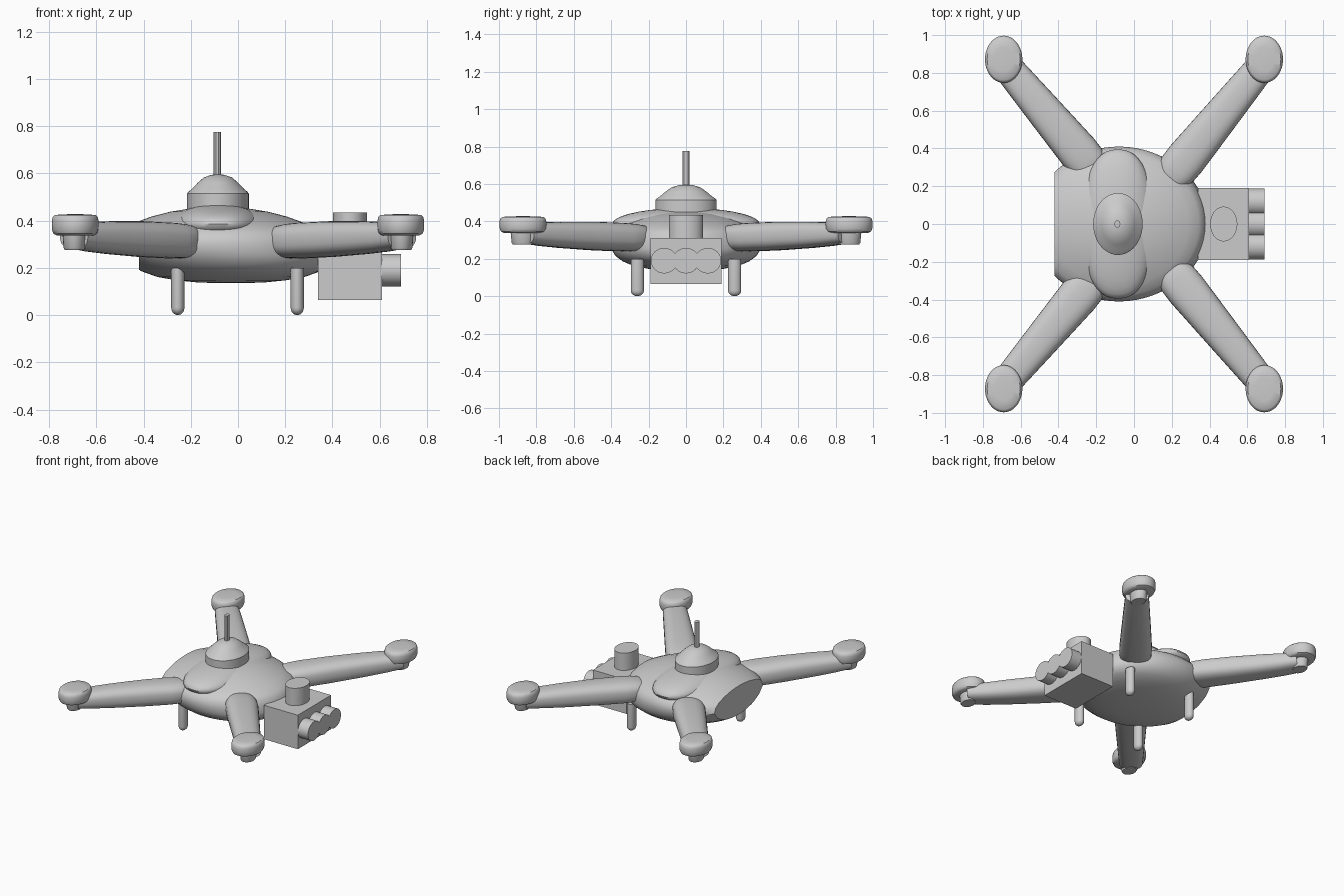
import bpy, bmesh, math
from mathutils import Vector

old = bpy.data.objects.get("Cube")
if old:
    bpy.data.objects.remove(old, do_unlink=True)

grey = bpy.data.materials.new("light grey")
grey.use_nodes = True
colour = (0.6, 0.6, 0.6, 1)
grey.diffuse_color = colour
grey.node_tree.nodes["Principled BSDF"].inputs["Base Color"].default_value = colour


def finish(name, bm, angle=40):
    bmesh.ops.recalc_face_normals(bm, faces=bm.faces[:])
    mesh = bpy.data.meshes.new(name)
    bm.to_mesh(mesh)
    bm.free()
    mesh.materials.append(grey)
    obj = bpy.data.objects.new(name, mesh)
    bpy.context.collection.objects.link(obj)
    bpy.ops.object.select_all(action='DESELECT')
    obj.select_set(True)
    bpy.context.view_layer.objects.active = obj
    bpy.ops.object.shade_smooth_by_angle(angle=math.radians(angle))
    return obj


def loft(rings):
    """Skin a list of equal-length point rings and cap both ends."""
    bm = bmesh.new()
    loops = [[bm.verts.new(p) for p in ring] for ring in rings]
    n = len(loops[0])
    for a, b in zip(loops, loops[1:]):
        for i in range(n):
            j = (i + 1) % n
            bm.faces.new((a[i], a[j], b[j], b[i]))
    bm.faces.new(loops[0])
    bm.faces.new(loops[-1])
    return bm


def spow(v, e):
    return math.copysign(abs(v) ** e, v)


def oval(x, y, z, rx, ry, n=48, e=1.0):
    angles = [2 * math.pi * i / n for i in range(n)]
    return [Vector((x + rx * spow(math.cos(a), e), y + ry * spow(math.sin(a), e), z))
            for a in angles]


def stack(x, y, rx, ry, profile, n=48, e=1.0):
    """Oval turned shape: profile holds (radius factor, height)."""
    return loft([oval(x, y, z, rx * r, ry * r, n, e) for r, z in profile])


# Hull: oval shell, belly shifted forward, tail cut flat
hull_profile = [(.05, .135), (.3, .138), (.5, .147), (.68, .162), (.82, .185),
                (.92, .215), (.98, .255), (1, .3), (.98, .335), (.92, .362),
                (.8, .388), (.62, .418), (.45, .438), (.25, .453), (.04, .458)]
rings = []
for r, z in hull_profile:
    shift = .05 * min(1, max(0, (.3 - z) / .1))
    rings.append(oval(-.08 + shift, 0, z, .46 * r, .41 * r, 64))
bm = loft(rings)
cut = bmesh.ops.bisect_plane(bm, geom=bm.verts[:] + bm.edges[:] + bm.faces[:],
                             plane_co=(-.42, 0, 0), plane_no=(-1, 0, 0),
                             clear_outer=True)
bmesh.ops.holes_fill(bm, edges=[g for g in cut["geom_cut"]
                                if isinstance(g, bmesh.types.BMEdge)], sides=0)
finish("hull", bm)

# Raised ridge across the hull top
ridge = [(math.cos(k * math.pi / 18), .385 + .087 * math.sin(k * math.pi / 18))
         for k in range(-3, 9)] + [(.03, .472)]
finish("top_ridge", stack(-.085, 0, .19, .395, ridge, e=.85))

# Domed cap and mast
dome = [(1, .45), (1, .515), (.95, .523), (.84, .535), (.66, .56), (.46, .583),
        (.22, .594), (.02, .597)]
finish("dome", stack(-.085, 0, .131, .164, dome), 25)
finish("mast", stack(-.088, 0, .016, .02, [(1, .58), (1, .775)], 10), 30)


# Arms with motor pods and stubs
def arm(name, root, tip):
    root, tip = Vector(root), Vector(tip)
    along = tip - root
    side = Vector((-along.y, along.x, 0)).normalized()
    # position, half width, bottom, top
    stations = [(-.14, .06, .27, .36), (-.07, .09, .25, .38), (0, .105, .24, .387),
                (.1, .108, .24, .392), (.35, .1, .246, .398), (.65, .09, .258, .398),
                (.85, .083, .269, .394), (1, .077, .282, .388)]
    rings = []
    for t, w, lo, hi in stations:
        c = root + along * t
        ring = []
        for i in range(32):
            a = 2 * math.pi * i / 32
            u, v = spow(math.cos(a), .75), spow(math.sin(a), .75)
            ring.append(c + side * w * u + Vector((0, 0, (lo + hi) / 2 + v * (hi - lo) / 2)))
        rings.append(ring)
    finish(name, loft(rings))


pod = [(.8, .338), (.93, .345), (.99, .36), (1, .38), (1, .4), (.96, .416),
       (.88, .424), (.5, .427), (.05, .428)]
for side, sy in (("right", -1), ("left", 1)):
    for end, sx, root in (("front", 1, (.227, .286)), ("rear", -1, (.25, .33))):
        label = f"{end}_{side}"
        arm("arm_" + label, (sx * root[0], sy * root[1], 0), (sx * .695, sy * .86, 0))
        finish("motor_pod_" + label, stack(sx * .69, sy * .872, .099, .125, pod))
        finish("motor_stub_" + label,
               stack(sx * .693, sy * .872, .046, .06,
                     [(.9, .276), (1, .285), (1.1, .345)], 24))

        # Capsule landing feet
        foot = [(.1, 0), (.5, .004), (.8, .012), (.96, .022), (1, .032), (1, .2)]
        finish("foot_" + label,
               stack(-.002 + sx * .253, sy * .26, .028, .035, foot, 24))

# Camera box
bm = bmesh.new()
bmesh.ops.create_cube(bm, size=1)
for v in bm.verts:
    v.co = Vector((.475 + v.co.x * .27, v.co.y * .38, .1875 + v.co.z * .245))
finish("camera_box", bm)

# Turret on the box
finish("camera_turret", stack(.475, 0, .072, .092, [(1, .3), (1, .435)]))

# Three lens barrels side by side
for k, name in ((-1, "right"), (0, "middle"), (1, "left")):
    rings = [[Vector((x, p.x, p.y)) for p in oval(k * .117, .19, 0, .071, .068, 40)]
             for x in (.6, .69)]
    finish("lens_" + name, loft(rings))
